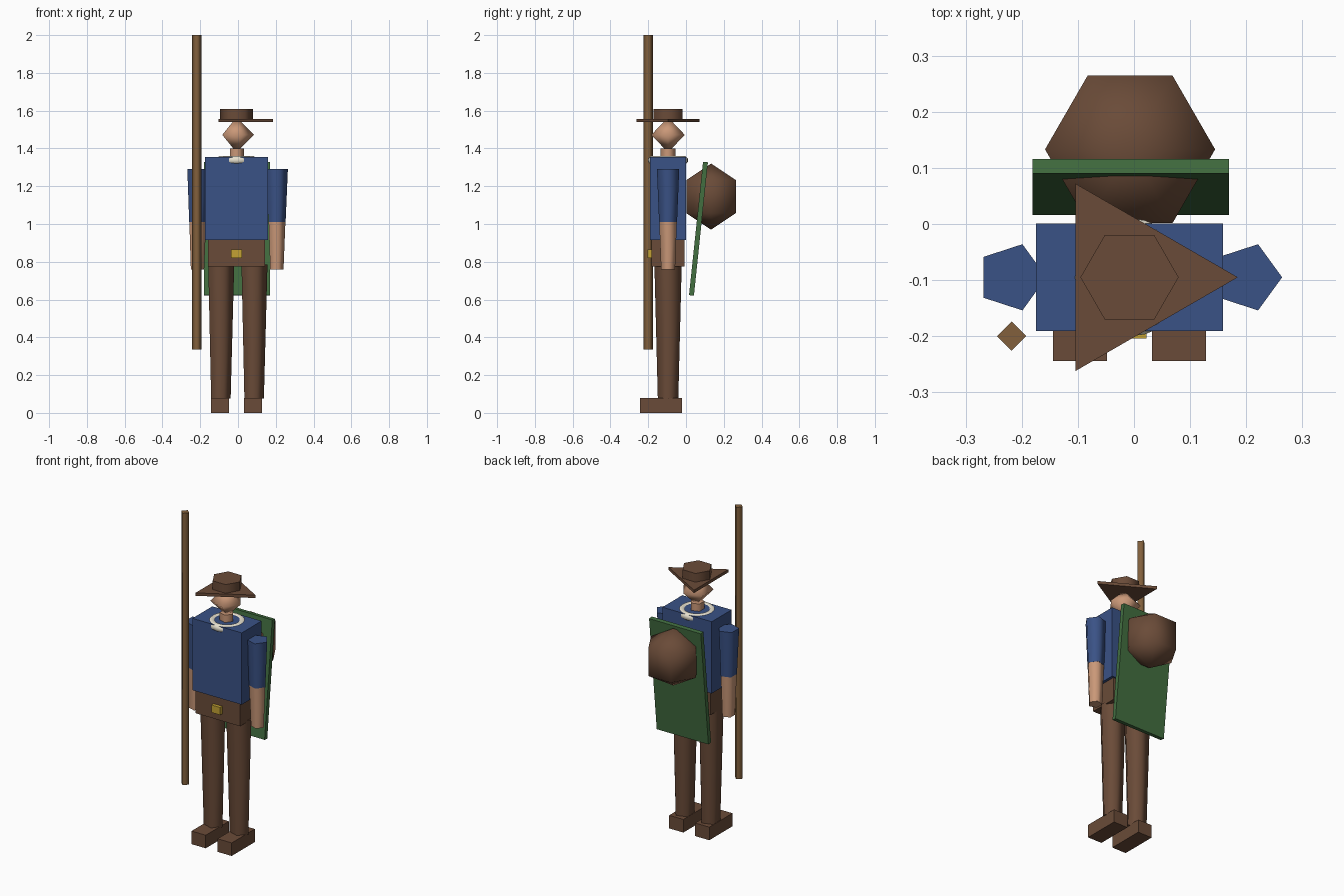
import bpy
import bmesh
from math import sin, cos, pi, radians

cube = bpy.data.objects.get("Cube")
if cube:
    bpy.data.objects.remove(cube, do_unlink=True)

MID_X, MID_Y = -0.008, -0.095  # body axis


def material(name, *rgb):
    """Flat material from an sRGB colour in 0-255."""
    lin = [((c / 255 + 0.055) / 1.055) ** 2.4 for c in rgb] + [1]
    mat = bpy.data.materials.new(name)
    mat.use_nodes = True
    mat.diffuse_color = lin
    node = next(n for n in mat.node_tree.nodes if n.type == 'BSDF_PRINCIPLED')
    node.inputs["Base Color"].default_value = lin
    return mat


BROWN = material("brown leather", 106, 75, 56)
WOOD = material("staff wood", 130, 96, 60)
BLUE = material("blue cloth", 58, 82, 134)
SKIN = material("skin", 202, 152, 120)
GREEN = material("green board", 66, 110, 64)
GOLD = material("gold", 196, 162, 52)
CREAM = material("cream cloth", 232, 226, 208)


def finish(name, bm, mat):
    bmesh.ops.recalc_face_normals(bm, faces=bm.faces)
    mesh = bpy.data.meshes.new(name)
    bm.to_mesh(mesh)
    bm.free()
    mesh.materials.append(mat)
    obj = bpy.data.objects.new(name, mesh)
    bpy.context.collection.objects.link(obj)
    return obj


def box(name, mat, x, y, z):
    """Box between (low, high) limits on each axis."""
    bm = bmesh.new()
    bmesh.ops.create_cube(bm, size=1)
    for v in bm.verts:
        v.co = [lo + (c + 0.5) * (hi - lo) for c, (lo, hi) in zip(v.co, (x, y, z))]
    return finish(name, bm, mat)


def lathe(name, mat, x, y, sides, profile, smooth=True):
    """Turn (radius, z) points round a vertical axis, first corner on +x."""
    bm = bmesh.new()
    rings = []
    for r, z in profile:
        count = sides if r > 0 else 1
        rings.append([bm.verts.new((x + r * cos(2 * pi * i / sides),
                                    y + r * sin(2 * pi * i / sides), z))
                      for i in range(count)])
    for a, b in zip(rings, rings[1:]):
        for i in range(sides):
            j = (i + 1) % sides
            corners = [a[i % len(a)], a[j % len(a)], b[j % len(b)], b[i % len(b)]]
            bm.faces.new(list(dict.fromkeys(corners))).smooth = smooth
    for ring in (rings[0], rings[-1]):
        if len(ring) > 1:
            bm.faces.new(ring)
    return finish(name, bm, mat)


def ball(name, mat, x, y, z, r, sides, stacks):
    profile = [(r * sin(pi * k / stacks) if 0 < k < stacks else 0,
                z - r * cos(pi * k / stacks)) for k in range(stacks + 1)]
    return lathe(name, mat, x, y, sides, profile)


# Legs, boots and arms
for side, s in (("right", -1), ("left", 1)):
    leg_x = MID_X + s * 0.088
    box(side + "_boot", BROWN, (leg_x - 0.048, leg_x + 0.048), (-0.244, -0.02), (0, 0.08))
    lathe(side + "_leg", BROWN, leg_x, MID_Y, 5, [(0.057, 0.075), (0.076, 0.785)])
    arm_x = MID_X + s * 0.21
    lathe(side + "_sleeve", BLUE, arm_x, MID_Y, 5, [(0.05, 1.01), (0.062, 1.29)])
    lathe(side + "_forearm", SKIN, arm_x, MID_Y, 5, [(0.039, 0.76), (0.049, 1.012)])

# Body
box("torso", BLUE, (-0.175, 0.159), (-0.191, 0.001), (0.915, 1.355))
box("belt", BROWN, (-0.159, 0.143), (-0.183, -0.008), (0.775, 0.915))
box("buckle", GOLD, (-0.037, 0.022), (-0.204, -0.18), (0.82, 0.866))

# Neck scarf
bm = bmesh.new()
rings = []
for i in range(24):
    a = 2 * pi * i / 24
    rings.append([])
    for k in range(8):
        b = 2 * pi * (k + 0.5) / 8
        r = 0.084 + 0.023 * cos(b)
        rings[-1].append(bm.verts.new((MID_X + r * cos(a), MID_Y + r * sin(a),
                                       1.338 + 0.023 * sin(b))))
for i in range(24):
    for k in range(8):
        p, q, m = rings[i], rings[i - 1], k - 1
        bm.faces.new((p[k], q[k], q[m], p[m])).smooth = True
finish("scarf", bm, CREAM)

# Head and hat
lathe("neck", SKIN, MID_X, MID_Y, 5, [(0.041, 1.33), (0.041, 1.4)])
ball("head", SKIN, MID_X, MID_Y, 1.472, 0.093, 5, 2)
lathe("hat_brim", BROWN, MID_X, MID_Y, 3, [(0.193, 1.539), (0.193, 1.557)], smooth=False)
lathe("hat_crown", BROWN, MID_X, MID_Y, 6, [(0.0875, 1.55), (0.0875, 1.61)])

# Back board, bundle and staff
board = box("back_board", GREEN, (-0.175, 0.175), (-0.013, 0.013), (-0.355, 0.355))
board.location = (-0.006, 0.066, 0.975)
board.rotation_euler.x = radians(-6)
ball("bundle", BROWN, -0.007, 0.133, 1.145, 0.175, 6, 3)
lathe("staff", WOOD, -0.218, -0.2, 4, [(0.026, 0.335), (0.026, 2.0)])
